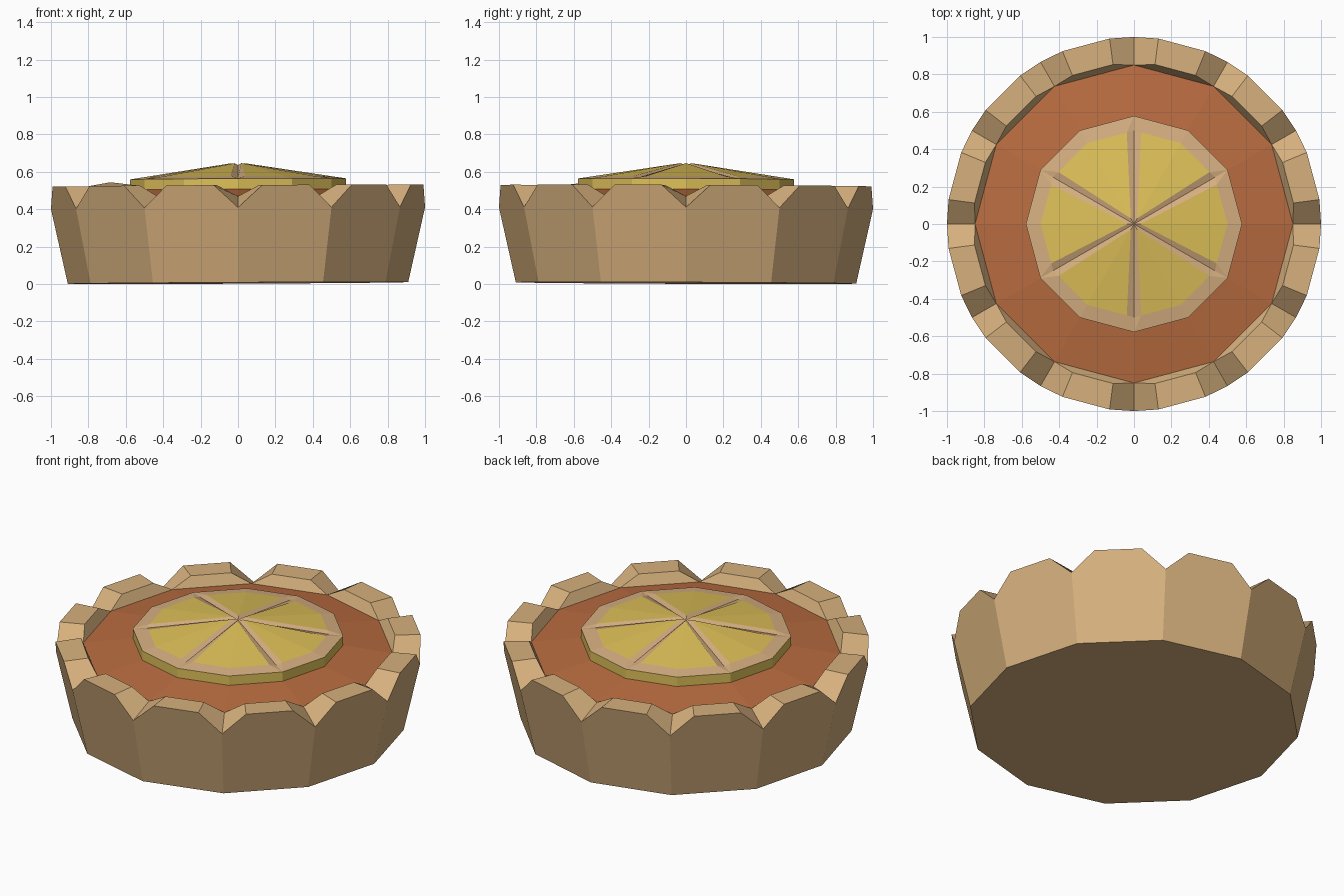
import bpy, bmesh
from math import sin, cos, radians

if "Cube" in bpy.data.objects:
    bpy.data.objects.remove(bpy.data.objects["Cube"])


def material(name, r, g, b):
    lin = lambda c: ((c / 255 + 0.055) / 1.055) ** 2.4
    m = bpy.data.materials.new(name)
    m.diffuse_color = (lin(r), lin(g), lin(b), 1)
    m.use_nodes = True
    m.node_tree.nodes["Principled BSDF"].inputs["Base Color"].default_value = m.diffuse_color
    return m


CRUST = material("baked crust", 214, 176, 125)
FILLING = material("brown filling", 185, 108, 64)
FLESH = material("lemon flesh", 222, 192, 88)
RIND = material("lemon pith", 214, 175, 129)


class Part:
    """Collects faces given in polar points (radius, degrees, height)."""

    def __init__(self, name, mats):
        self.name, self.mats, self.bm = name, mats, bmesh.new()

    def face(self, pts, mat=0):
        vs = []
        for r, a, z in pts:
            x, y = r * cos(radians(a)), r * sin(radians(a))
            # the whole tart leans very slightly
            vs.append(self.bm.verts.new((x, y, z + 0.005 * x - 0.004 * y + 0.005)))
        self.bm.faces.new(vs).material_index = mat

    def done(self):
        bmesh.ops.remove_doubles(self.bm, verts=self.bm.verts, dist=0.0005)
        me = bpy.data.meshes.new(self.name)
        self.bm.to_mesh(me)
        self.bm.free()
        for m in self.mats:
            me.materials.append(m)
        bpy.context.collection.objects.link(bpy.data.objects.new(self.name, me))


# Scalloped pastry shell
crust = Part("crust", [CRUST])
for i in range(12):
    a, b = 30 * i, 30 * i + 30
    p, q = a + 7.5, b - 7.5
    zp = 0.54 if i == 7 else 0.52      # one lobe sits a little higher inside
    n0, n1 = (1, a, 0.40), (1, b, 0.40)
    t0, t1 = (1, p, 0.52), (1, q, 0.52)
    u0, u1 = (0.86, p, zp), (0.86, q, 0.52)
    m0, m1 = (0.85, a, 0.46), (0.85, b, 0.46)
    crust.face([(0.91, a, 0), (0.91, b, 0), n1, t1, t0, n0])   # outer wall
    crust.face([t0, t1, u1, u0])                               # lobe top
    crust.face([n0, t0, u0, m0])                               # notch sides
    crust.face([t1, n1, m1, u1])
    crust.face([u0, u1, m1, m0])                               # inner wall
crust.face([(0.91, -30 * i, 0) for i in range(12)])            # underside
crust.done()

# Gently domed filling
filling = Part("filling", [FILLING])
for i in range(12):
    a = 30 * i
    filling.face([(0.85, a, 0.46), (0.85, a + 30, 0.46), (0, 0, 0.585)])
filling.done()

# Lemon slice: six flesh wedges, grooved membranes, pith ring
slope = lambda r: 0.646 - 0.155 * r
lemon = Part("lemon_slice", [FLESH, RIND])
R = 0.578
for k in range(6):
    a = 60 * k
    tip, mid = (0.035, a, slope(0.035)), (0.5, a, slope(0.5))
    centre, outer = (0, 0, 0.63), (R, a, slope(R))
    for s in (-1, 1):
        corner = (0.49, a + s * 25.5, slope(0.49))
        groove = (0.5, a + s * 30, 0.562)
        edge = (R, a + s * 30, slope(R))
        for pts, mat in (([tip, mid, corner], 0),
                         ([centre, tip, corner, groove], 1),
                         ([mid, outer, edge, corner], 1),
                         ([corner, edge, groove], 1),
                         ([outer, (R, a, 0.5), (R, a + s * 30, 0.5), edge], 0)):
            lemon.face(pts if s > 0 else pts[::-1], mat)
lemon.face([(R, -30 * i, 0.5) for i in range(12)], 0)
lemon.done()
